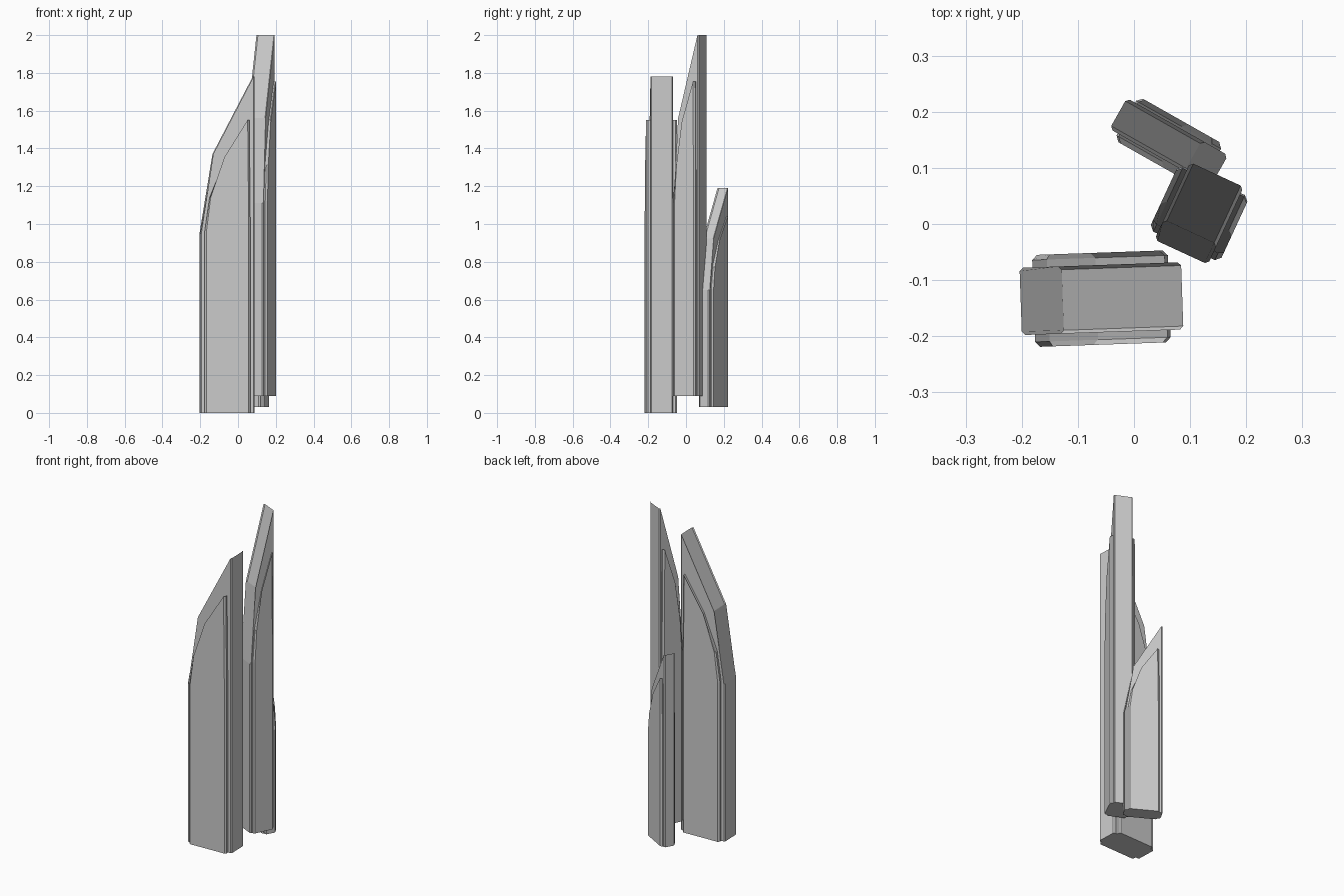
import bpy, bmesh, math

if "Cube" in bpy.data.objects:
    bpy.data.objects.remove(bpy.data.objects["Cube"])

# Side profiles as (fraction of length, fraction of height)
SHELL = [(0, 0), (0, .534), (.26, .77), (1, 1), (1, 0)]
PANEL = [(.08, 0), (.08, .54), (.17, .64), (.47, .76), (.90, .871), (.92, .55), (.92, 0)]


def slab(name, profile, length, height, thick, chamfer, place):
    """Extruded profile with chamfered long edges, upright on its base."""
    mid = sum((profile[0][0], profile[-1][0])) / 2
    loops = []
    bm = bmesh.new()
    h = thick / 2
    for v, inset in ((-h, chamfer), (-h + chamfer, 0), (h - chamfer, 0), (h, chamfer)):
        loop = []
        for i, (u, z) in enumerate(profile):
            shift = inset if i < len(profile) / 2 - .5 and u < mid else -inset
            if 0 < i < len(profile) - 1 and shift > 0 and u > profile[0][0]:
                shift = inset * .6
            loop.append(bm.verts.new(((u - .5) * length + shift, v, z * height)))
        loops.append(loop)
    n = len(profile)
    for a, b in zip(loops, loops[1:]):
        for i in range(n):
            j = (i + 1) % n
            bm.faces.new((a[i], a[j], b[j], b[i]))
    bm.faces.new(loops[0])
    bm.faces.new(loops[-1])
    bmesh.ops.recalc_face_normals(bm, faces=bm.faces)
    mesh = bpy.data.meshes.new(name)
    bm.to_mesh(mesh)
    bm.free()
    ob = bpy.data.objects.new(name, mesh)
    bpy.context.collection.objects.link(ob)
    x, y, z, angle = place
    ob.location = (x, y, z)
    ob.rotation_euler.z = math.radians(angle)


# Towers: name, length, height, shell thickness, total thickness, (x, y, z, heading)
TOWERS = [
    ("front_tower", .288, 1.78, .120, .164, (-.058, -.133, 0, 2)),
    ("tall_tower", .152, 1.91, .105, .139, (.116, .019, .09, 65.2)),
    ("short_tower", .207, 1.16, .063, .089, (.062, .146, .03, 150.5)),
]
for name, length, height, thick, total, place in TOWERS:
    slab(name + "_shell", SHELL, length, height, thick, .006, place)
    # One slab through the shell shows as a raised panel on both sides
    slab(name + "_panels", PANEL, length, height, total, .009, place)
